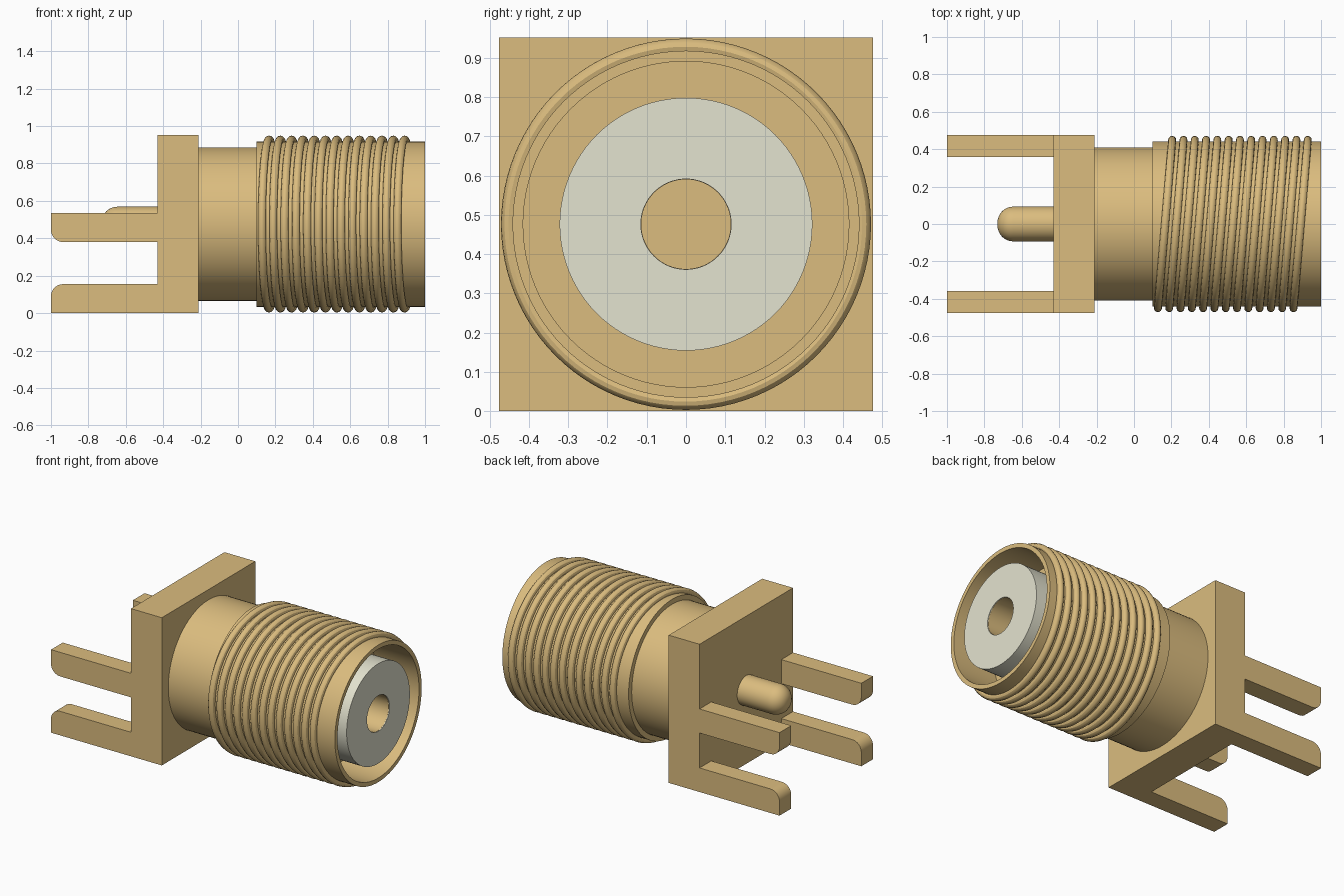
import bpy
import bmesh
from math import sin, cos, pi, radians, atan
from mathutils import Matrix, Vector

cube = bpy.data.objects.get("Cube")
if cube:
    bpy.data.objects.remove(cube, do_unlink=True)

HALF = 0.476      # half the flange width, also the height of the axis
SEGMENTS = 96


def material(name, rgb):
    mat = bpy.data.materials.new(name)
    mat.use_nodes = True
    mat.diffuse_color = (*rgb, 1)
    mat.node_tree.nodes["Principled BSDF"].inputs["Base Color"].default_value = (*rgb, 1)
    return mat


gold = material("gold metal", (0.708, 0.504, 0.210))
white = material("off white insulator", (0.777, 0.769, 0.626))


def finish(name, bm, mat, smooth=True):
    bmesh.ops.recalc_face_normals(bm, faces=bm.faces)
    mesh = bpy.data.meshes.new(name)
    bm.to_mesh(mesh)
    bm.free()
    mesh.materials.append(mat)
    obj = bpy.data.objects.new(name, mesh)
    bpy.context.collection.objects.link(obj)
    if smooth:
        bpy.ops.object.select_all(action="DESELECT")
        obj.select_set(True)
        bpy.context.view_layer.objects.active = obj
        bpy.ops.object.shade_smooth_by_angle(angle=radians(30))
    return obj


def spin_profile(bm, profile, closed=False):
    """Turn (x, radius) points around the x axis at flange centre height."""
    points = profile + profile[:1] if closed else profile
    verts = [bm.verts.new((x, 0, r)) for x, r in points]
    edges = [bm.edges.new(pair) for pair in zip(verts, verts[1:])]
    bmesh.ops.spin(bm, geom=verts + edges, cent=(0, 0, 0), axis=(1, 0, 0),
                   angle=2 * pi, steps=SEGMENTS)
    bmesh.ops.remove_doubles(bm, verts=bm.verts, dist=0.0001)
    bmesh.ops.translate(bm, verts=bm.verts, vec=(0, 0, HALF))


def lathe(name, profile, mat, closed=False):
    bm = bmesh.new()
    spin_profile(bm, profile, closed)
    return finish(name, bm, mat)


# Square flange
bm = bmesh.new()
bmesh.ops.create_cube(bm, size=1)
bmesh.ops.scale(bm, vec=(0.22, 2 * HALF, 2 * HALF), verts=bm.verts)
bmesh.ops.translate(bm, vec=(-0.32, 0, HALF), verts=bm.verts)
finish("flange", bm, gold, smooth=False)

# Stepped barrel with the open bore at its end
lathe("barrel", [(-0.22, 0), (-0.22, 0.41), (0.1, 0.41), (0.1, 0.442),
                 (1, 0.442), (1, 0.415), (0.7, 0.415), (0.7, 0)], gold)

# Insulator sleeve and the contact socket inside it
lathe("insulator", [(0.69, 0.322), (1, 0.322), (1, 0.115), (0.69, 0.115)], white)
lathe("contact_socket", [(0.995, 0.1155), (0.995, 0.114), (0.72, 0.114), (0.72, 0)], gold)

# Thread ridges: rounded rings, each leaning slightly
bm = bmesh.new()
ridge = [(0.021 * cos(a), 0.452 + 0.021 * sin(a))
         for a in (2 * pi * i / 12 for i in range(12))]
spin_profile(bm, ridge, closed=True)
lean = Matrix.Rotation(-atan(0.04 / 0.472), 4, "Z")
bmesh.ops.transform(bm, matrix=lean, verts=bm.verts)
bmesh.ops.translate(bm, vec=(0.166, 0, 0), verts=bm.verts)
thread = finish("thread_ridges", bm, gold)
array = thread.modifiers.new("repeat", "ARRAY")
array.count = 13
array.use_relative_offset = False
array.use_constant_offset = True
array.constant_offset_displace = (0.0604, 0, 0)

# Centre pin with a rounded tip
tip = [(-0.73 + 0.085 * (1 - sin(a)), 0.008 + 0.085 * cos(a))
       for a in (pi / 2 * i / 8 for i in range(8, -1, -1))]
lathe("centre_pin", [(-0.73, 0)] + tip + [(-0.42, 0.093)], gold)


# Board legs, mirrored to both sides, each with one rounded end corner
def leg(name, square_z, round_z, radius=0.065):
    s = 1 if round_z > square_z else -1
    arc = [(-1 + radius * (1 - cos(a)), round_z - s * radius * (1 - sin(a)))
           for a in (pi / 2 * i / 8 for i in range(9))]
    outline = [(-0.42, square_z), (-1, square_z)] + arc + [(-0.42, round_z)]
    bm = bmesh.new()
    face = bm.faces.new([bm.verts.new((x, 0.357, z)) for x, z in outline])
    side = bmesh.ops.extrude_face_region(bm, geom=[face])["geom"]
    bmesh.ops.translate(bm, vec=Vector((0, HALF - 0.357, 0)),
                        verts=[v for v in side if isinstance(v, bmesh.types.BMVert)])
    obj = finish(name, bm, gold)
    obj.modifiers.new("both sides", "MIRROR").use_axis = (False, True, False)


leg("lower_legs", 0, 0.155)
leg("upper_legs", 0.535, 0.38)
